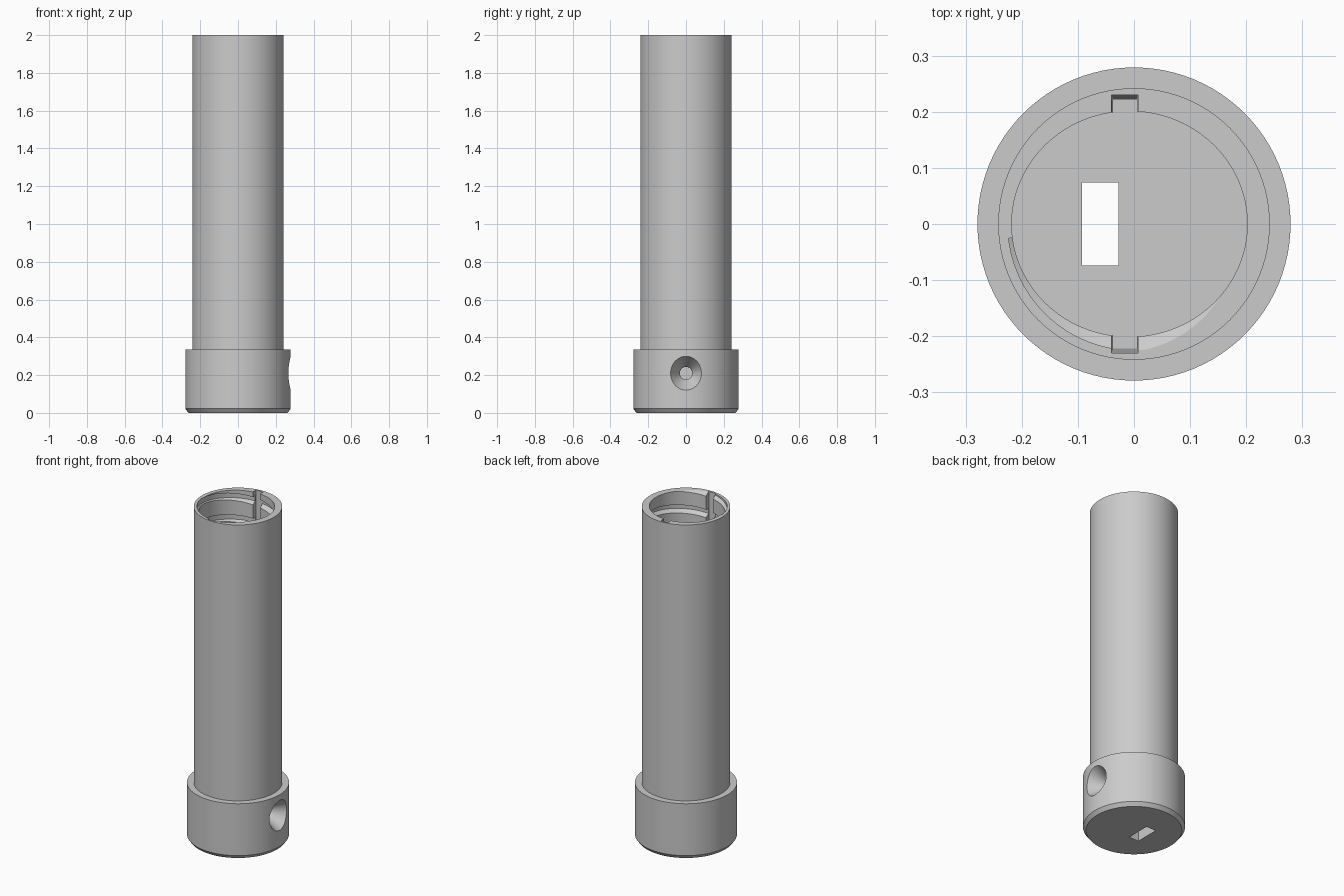
import bpy, bmesh
from math import sin, cos, pi, radians

cube = bpy.data.objects.get("Cube")
if cube:
    bpy.data.objects.remove(cube, do_unlink=True)

grey = bpy.data.materials.new("plain_grey")
grey.use_nodes = True
colour = (0.6, 0.6, 0.6, 1)
grey.diffuse_color = colour
grey.node_tree.nodes["Principled BSDF"].inputs["Base Color"].default_value = colour

SEG = 96
FLOOR = 0.335


def loft(name, rings):
    """Solid skinned through a list of equal point rings, capped at both ends."""
    bm = bmesh.new()
    loops = [[bm.verts.new(p) for p in ring] for ring in rings]
    n = len(loops[0])
    for a, b in zip(loops, loops[1:]):
        for i in range(n):
            j = (i + 1) % n
            bm.faces.new((a[i], a[j], b[j], b[i]))
    bm.faces.new(loops[0])
    bm.faces.new(loops[-1])
    bmesh.ops.recalc_face_normals(bm, faces=bm.faces)
    mesh = bpy.data.meshes.new(name)
    bm.to_mesh(mesh)
    bm.free()
    mesh.materials.append(grey)
    obj = bpy.data.objects.new(name, mesh)
    bpy.context.collection.objects.link(obj)
    return obj


def ellipse(z, rx, ry, cx=0):
    return [(cx + rx * cos(2 * pi * i / SEG), ry * sin(2 * pi * i / SEG), z)
            for i in range(SEG)]


def upright_circle(x, r, z=0.21):
    return [(x, r * cos(2 * pi * i / SEG), z + r * sin(2 * pi * i / SEG))
            for i in range(SEG)]


def rectangle(z, x0, x1, y):
    return [(x0, -y, z), (x1, -y, z), (x1, y, z), (x0, y, z)]


# Tube with a chamfered collar
profile = [(0, 0.262), (0.022, 0.279), (FLOOR, 0.279), (FLOOR, 0.242), (2, 0.242)]
tube = loft("collared_tube", [ellipse(z, r, r) for z, r in profile])

# Bore, with a pair of tapering key grooves
bore = loft("bore_cutter", [ellipse(z, 0.21, 0.201, -0.008) for z in (FLOOR, 2.1)])
keyway = loft("keyway_cutter", [rectangle(FLOOR, -0.037, 0.005, 0.222),
                                rectangle(2, -0.04, 0.007, 0.23),
                                rectangle(2.1, -0.04, 0.007, 0.23)])

# Right-handed internal thread running out through the rim
pitch, band, turns, steps = 0.13, 0.05, 4, 64
coil = []
for k in range(turns * steps + 1):
    t = k / steps
    a = radians(-35) + 2 * pi * (t - turns + 0.4)
    z = 2 + pitch * (t - turns + 0.4)
    coil.append([(r * cos(a), r * sin(a), z + h) for r, h in
                 ((0.18, -0.012), (0.225, 0.018), (0.225, band), (0.18, band))])
thread = loft("thread_cutter", coil)

# Slot through the base, and countersunk side hole leading to it
slot = loft("slot_cutter", [rectangle(z, -0.093, -0.028, 0.074) for z in (-0.1, 0.5)])
side_hole = loft("side_hole_cutter", [upright_circle(x, r) for x, r in
                 ((-0.06, 0.033), (0.19, 0.033), (0.28, 0.09), (0.33, 0.122))])

cutters = [bore, keyway, thread, slot, side_hole]
bpy.ops.object.select_all(action="DESELECT")
bpy.context.view_layer.objects.active = tube
tube.select_set(True)
for cutter in cutters:
    mod = tube.modifiers.new(cutter.name, "BOOLEAN")
    mod.operation = "DIFFERENCE"
    mod.solver = "EXACT"
    mod.object = cutter
    bpy.ops.object.modifier_apply(modifier=mod.name)
for cutter in cutters:
    bpy.data.objects.remove(cutter, do_unlink=True)

bpy.ops.object.shade_smooth_by_angle(angle=radians(25))
